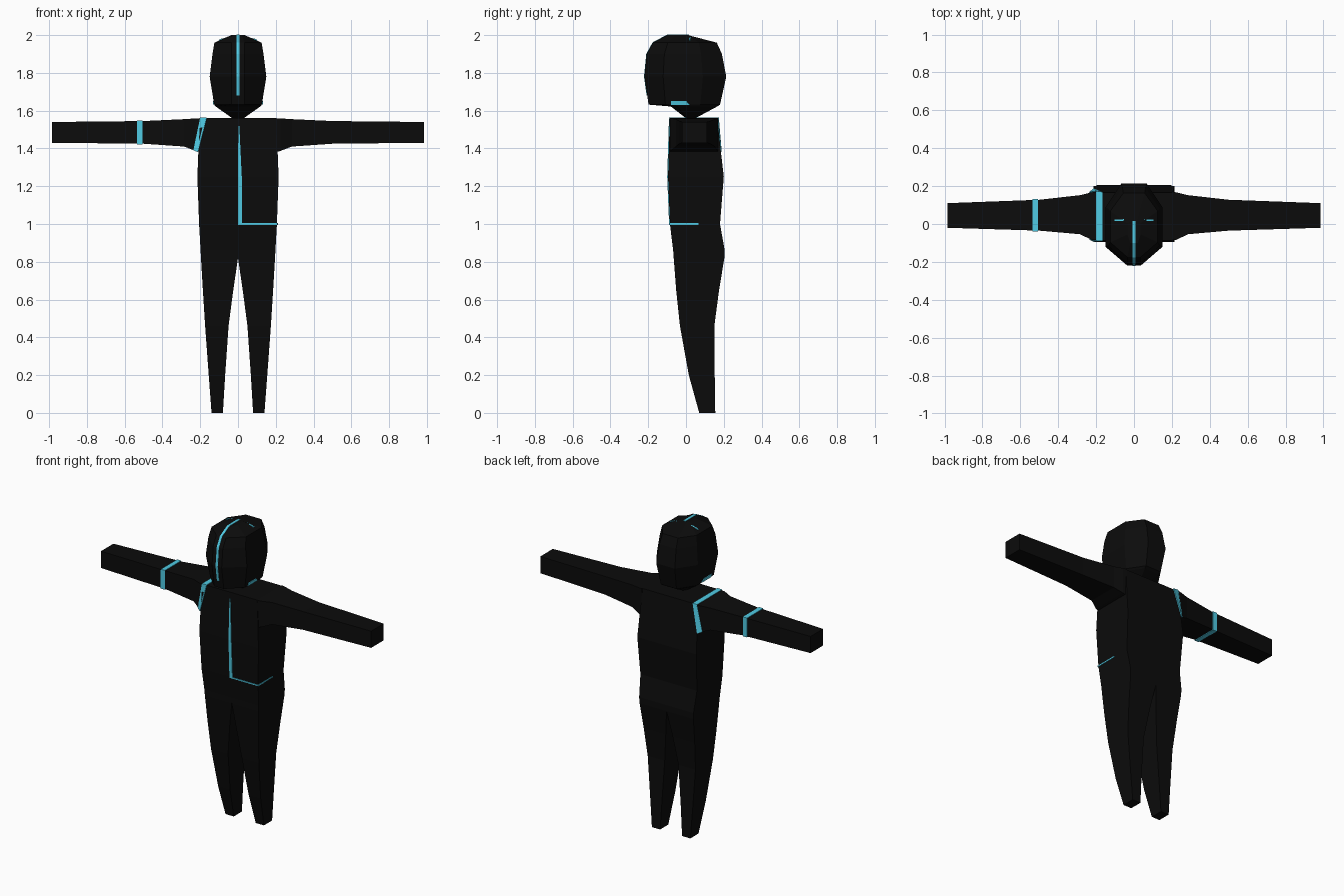
import bpy, bmesh

if "Cube" in bpy.data.objects:
    bpy.data.objects.remove(bpy.data.objects["Cube"])


def material(name, rgb):
    m = bpy.data.materials.new(name)
    m.diffuse_color = (*rgb, 1)
    m.use_nodes = True
    m.node_tree.nodes["Principled BSDF"].inputs["Base Color"].default_value = m.diffuse_color
    return m


BLACK = material("suit black", (0.0035, 0.0035, 0.0035))
CYAN = material("glow cyan", (0.08, 0.6, 0.78))


def make(name, verts, faces, mat):
    me = bpy.data.meshes.new(name)
    me.from_pydata(verts, [], faces)
    bm = bmesh.new()
    bm.from_mesh(me)
    bmesh.ops.recalc_face_normals(bm, faces=bm.faces)
    bm.to_mesh(me)
    bm.free()
    me.materials.append(mat)
    ob = bpy.data.objects.new(name, me)
    bpy.context.collection.objects.link(ob)
    return ob


def loft(name, rings, mat=BLACK, start=True, end=True):
    """Skin a list of equal rings, with optional end caps."""
    n = len(rings[0])
    verts = [p for r in rings for p in r]
    faces = [(k * n + i, k * n + (i + 1) % n, (k + 1) * n + (i + 1) % n, (k + 1) * n + i)
             for k in range(len(rings) - 1) for i in range(n)]
    if start:
        faces.append(tuple(range(n)))
    if end:
        faces.append(tuple(range(len(verts) - n, len(verts))))
    return make(name, verts, faces, mat)


def ribbon(name, pairs):
    """Thin glowing plate running between pairs of edge points."""
    verts = [p for pair in pairs for p in pair]
    faces = [(2 * i, 2 * i + 1, 2 * i + 3, 2 * i + 2) for i in range(len(pairs) - 1)]
    ob = make(name, verts, faces, CYAN)
    s = ob.modifiers.new("thickness", "SOLIDIFY")
    s.thickness, s.offset = 0.005, 0
    return ob


def z_box(z, x0, x1, y0, y1):
    return [(x0, y0, z), (x1, y0, z), (x1, y1, z), (x0, y1, z)]


def x_box(x, y0, y1, z0, z1):
    return [(x, y0, z0), (x, y1, z0), (x, y1, z1), (x, y0, z1)]


# Torso: height, half width, front, back
TORSO = [(0.82, 0.196, -0.065, 0.203), (0.86, 0.198, -0.068, 0.205),
         (1.0, 0.206, -0.085, 0.18), (1.25, 0.215, -0.095, 0.2),
         (1.38, 0.21, -0.091, 0.185), (1.56, 0.2, -0.086, 0.165)]
loft("torso", [z_box(z, -w, w, f, b) for z, w, f, b in TORSO], start=False)

# Legs: height, inner, outer, front, back
LEG = [(0, 0.08, 0.14, 0.07, 0.155), (0.2, 0.068, 0.155, 0.015, 0.152),
       (0.46, 0.05, 0.174, -0.032, 0.15), (0.65, 0.025, 0.186, -0.052, 0.175),
       (0.82, 0, 0.196, -0.065, 0.203)]
# Arms: reach, front, back, bottom, top
ARM = [(0.2, -0.086, 0.17, 1.38, 1.56), (0.225, -0.083, 0.167, 1.387, 1.559),
       (0.285, -0.054, 0.152, 1.41, 1.555), (0.5, -0.035, 0.128, 1.425, 1.545),
       (0.985, -0.02, 0.11, 1.43, 1.54)]
for side, s in (("left", 1), ("right", -1)):
    loft(side + "_leg", [z_box(z, s * i, s * o, f, b) for z, i, o, f, b in LEG], end=False)
    loft(side + "_arm", [x_box(s * x, f, b, lo, hi) for x, f, b, lo, hi in ARM], start=False)

# Head: height, half width, flat front half width, front, back
HEAD = [(1.56, 0.03, 0.015, 0.0, 0.05), (1.622, 0.118, 0.03, -0.08, 0.165),
        (1.632, 0.126, 0.035, -0.198, 0.18), (1.78, 0.15, 0.035, -0.22, 0.213),
        (1.9, 0.135, 0.035, -0.208, 0.19), (1.96, 0.125, 0.035, -0.175, 0.163),
        (2.0, 0.035, 0.02, -0.1, 0.01)]


def head_ring(z, w, n, f, b):
    half = [(n, f), (w, f * 0.55), (w, b * 0.42), (w * 0.45, b)]
    return [(x, y, z) for x, y in half] + [(-x, y, z) for x, y in reversed(half)]


head = loft("head", [head_ring(*r) for r in HEAD])

# Crest stripe up the face and over the crown
path = [(-0.206, 1.68)] + [(r[3], r[0]) for r in HEAD[3:]] + [(0.015, 2.0)]
ribbon("crest_stripe", [((-0.008, y, z), (0.008, y, z)) for y, z in path])

# Jaw marks and crown seam marks, laid onto the head
for side, s in (("left", 1), ("right", -1)):
    jaw = ribbon(side + "_jaw_mark", [((s * 0.13, -0.08 + 0.02 * i, 1.63),
                                       (s * 0.13, -0.08 + 0.016 * i, 1.652)) for i in range(6)])
    seam = ribbon(side + "_crown_mark", [((s * x, 0.016, 1.98), (s * x, 0.024, 1.98))
                                         for x in (0.05, 0.07, 0.09, 0.105)])
    for ob in (jaw, seam):
        w = ob.modifiers.new("wrap", "SHRINKWRAP")
        w.target, w.offset = head, 0.002
        ob.modifiers.move(1, 0)

# Chest line and belt line wrapping round one side
ribbon("chest_line", [((0, -0.087, 1.0), (0.022, -0.087, 1.0)),
                      ((0, -0.097, 1.25), (0.02, -0.097, 1.25)),
                      ((0.002, -0.089, 1.52), (0.007, -0.089, 1.52))])
ribbon("belt_line", [((x, y, 0.996), (x, y, 1.004))
                     for x, y in ((0, -0.087), (0.208, -0.087), (0.208, 0.065))])

# Forearm band all the way round
band = x_box(0, -0.037, 0.129, 1.423, 1.547)
ribbon("forearm_band", [((-0.536, y, z), (-0.506, y, z)) for _, y, z in band + band[:1]])

# Shoulder band over front, top and back
ribbon("shoulder_band", [((-0.236, -0.08, 1.39), (-0.212, -0.092, 1.38)),
                         ((-0.2, -0.088, 1.562), (-0.166, -0.088, 1.562)),
                         ((-0.2, 0.172, 1.562), (-0.166, 0.168, 1.562)),
                         ((-0.236, 0.166, 1.39), (-0.212, 0.187, 1.38))])
